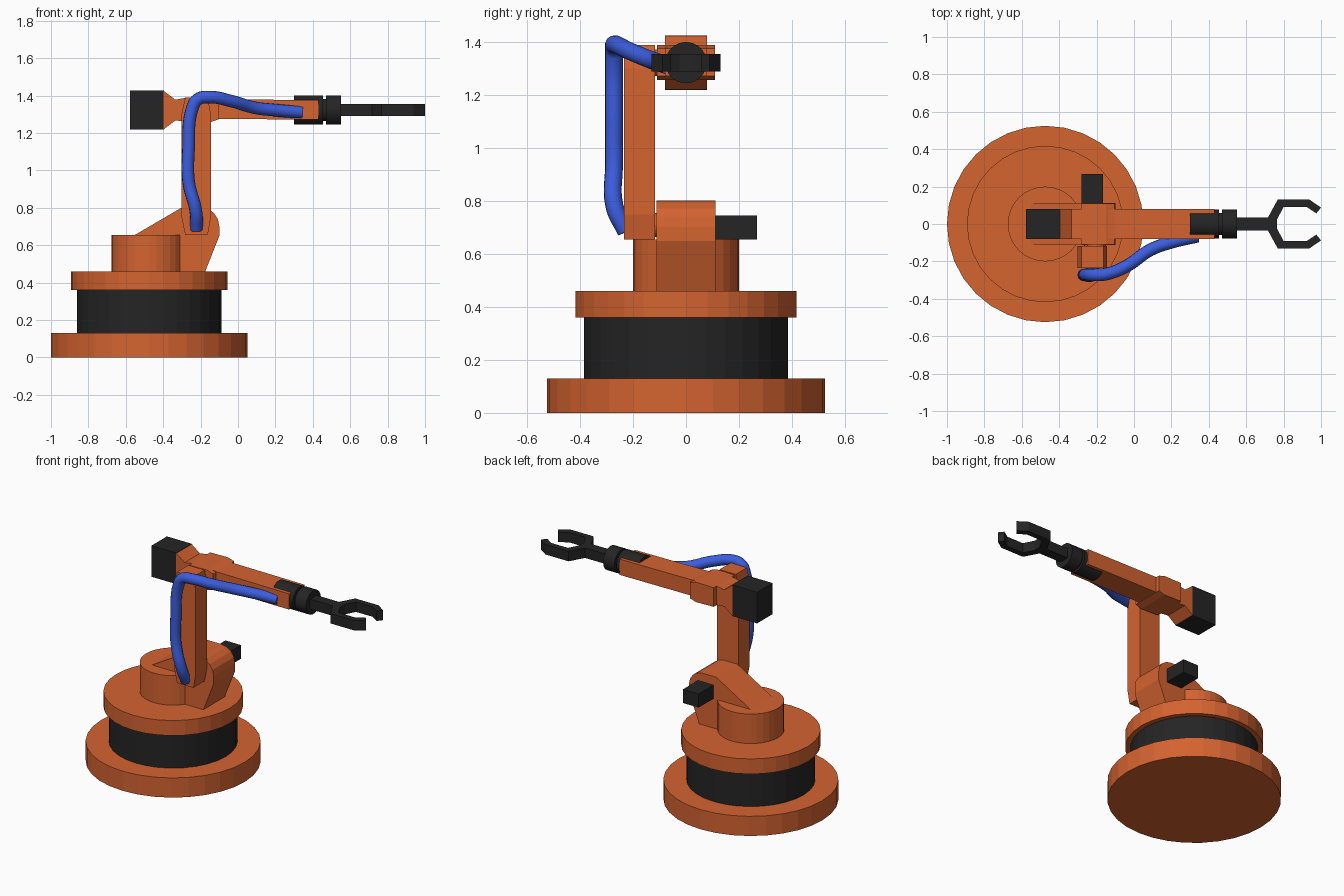
import bpy, bmesh, math
from mathutils import Vector, Matrix

if "Cube" in bpy.data.objects:
    bpy.data.objects.remove(bpy.data.objects["Cube"])


def material(name, rgb):
    m = bpy.data.materials.new(name)
    m.diffuse_color = (*rgb, 1)
    m.use_nodes = True
    m.node_tree.nodes["Principled BSDF"].inputs["Base Color"].default_value = m.diffuse_color
    return m


ORANGE = material("orange_paint", (0.66, 0.125, 0.03))
BLACK = material("black_plastic", (0.018, 0.018, 0.018))
BLUE = material("blue_hose", (0.045, 0.11, 0.72))


def finish(name, bm, mat):
    bmesh.ops.recalc_face_normals(bm, faces=bm.faces)
    me = bpy.data.meshes.new(name)
    bm.to_mesh(me)
    bm.free()
    me.materials.append(mat)
    ob = bpy.data.objects.new(name, me)
    bpy.context.collection.objects.link(ob)
    return ob


def cylinder(name, start, end, radius, mat, sides=32):
    a, b = Vector(start), Vector(end)
    turn = (b - a).to_track_quat('Z', 'Y').to_matrix().to_4x4()
    bm = bmesh.new()
    bmesh.ops.create_cone(bm, cap_ends=True, segments=sides, radius1=radius, radius2=radius,
                          depth=(b - a).length, matrix=Matrix.Translation((a + b) / 2) @ turn)
    return finish(name, bm, mat)


def prism(name, profile, lo, hi, mat, axis='Y'):
    """Extrude a profile in (x, z) along Y, or in (x, y) along Z."""
    bm = bmesh.new()
    place = (lambda p, d: (p[0], d, p[1])) if axis == 'Y' else (lambda p, d: (p[0], p[1], d))
    face = bm.faces.new([bm.verts.new(place(p, lo)) for p in profile])
    ext = bmesh.ops.extrude_face_region(bm, geom=[face])
    step = (0, hi - lo, 0) if axis == 'Y' else (0, 0, hi - lo)
    bmesh.ops.translate(bm, vec=step, verts=[v for v in ext['geom'] if isinstance(v, bmesh.types.BMVert)])
    return finish(name, bm, mat)


def box(name, x0, x1, y0, y1, z0, z1, mat):
    return prism(name, [(x0, z0), (x1, z0), (x1, z1), (x0, z1)], y0, y1, mat)


# Stacked round base
CX = -0.475
for name, r, z0, z1, mat in [("base_plate", 0.525, 0, 0.13, ORANGE),
                             ("base_drum", 0.386, 0.13, 0.36, BLACK),
                             ("turntable", 0.418, 0.36, 0.46, ORANGE),
                             ("turret", 0.2, 0.46, 0.655, ORANGE)]:
    cylinder(name, (CX, 0, z0), (CX, 0, z1), r, mat)

# Shoulder bracket with rounded upper corner
shoulder = [(-0.56, 0.46), (-0.56, 0.65), (-0.30, 0.802)]
shoulder += [(-0.2 + 0.1 * math.sin(t), 0.702 + 0.1 * math.cos(t))
             for t in [math.radians(a) for a in (0, 22, 45, 67, 90)]]
shoulder += [(-0.1, 0.65), (-0.175, 0.46)]
prism("shoulder_bracket", shoulder, -0.112, 0.112, ORANGE)
box("shoulder_motor", -0.28, -0.165, 0.11, 0.268, 0.655, 0.745, BLACK)
cylinder("shoulder_pin", (-0.222, -0.14, 0.71), (-0.222, -0.1, 0.71), 0.045, ORANGE, 16)

# Upright arm with tapered ends
prism("upright_arm", [(-0.282, 0.655), (-0.162, 0.655), (-0.145, 0.75), (-0.145, 1.30),
                      (-0.162, 1.39), (-0.282, 1.39), (-0.302, 1.30), (-0.302, 0.75)],
      -0.235, -0.118, ORANGE)
cylinder("elbow_pin", (-0.2, -0.14, 1.323), (-0.2, -0.1, 1.323), 0.05, ORANGE, 16)

# Forearm flaring to its motor, with elbow collar
prism("forearm", [(-0.397, 1.22), (-0.335, 1.267), (-0.28, 1.262), (-0.15, 1.262), (-0.10, 1.275),
                  (0.43, 1.272), (0.43, 1.376), (-0.10, 1.38), (-0.15, 1.388), (-0.28, 1.388),
                  (-0.335, 1.378), (-0.397, 1.425)], -0.08, 0.08, ORANGE)
prism("elbow_collar", [(-0.28, 1.262), (-0.15, 1.258), (-0.105, 1.272), (-0.105, 1.376),
                       (-0.15, 1.39), (-0.28, 1.388)], -0.11, 0.11, ORANGE)
box("elbow_motor", -0.577, -0.395, -0.08, 0.08, 1.22, 1.426, BLACK)

# Wrist
WZ = 1.323
for name, x0, x1, r in [("wrist_sleeve", 0.3, 0.455, 0.078), ("wrist_neck", 0.45, 0.475, 0.06),
                        ("wrist_collar", 0.47, 0.552, 0.078)]:
    cylinder(name, (x0, 0, WZ), (x1, 0, WZ), r, BLACK)

# Two-fingered gripper, mirrored outline
half = [(0.55, 0.034), (0.716, 0.034), (0.768, 0.13), (0.938, 0.13), (1.0, 0.088),
        (0.975, 0.057), (0.922, 0.092), (0.80, 0.092), (0.765, 0.025)]
prism("gripper", half + [(x, -y) for x, y in reversed(half)], 1.29, 1.356, BLACK, 'Z')

# Flexible hose
path = [(-0.222, -0.225, 0.685), (-0.225, -0.27, 0.78), (-0.264, -0.272, 0.94),
        (-0.264, -0.272, 1.12), (-0.245, -0.272, 1.33), (-0.215, -0.272, 1.38),
        (-0.15, -0.268, 1.392), (-0.04, -0.225, 1.372), (0.09, -0.137, 1.335),
        (0.2, -0.098, 1.322), (0.34, -0.065, 1.31)]
cu = bpy.data.curves.new("hose", 'CURVE')
cu.dimensions = '3D'
cu.bevel_depth = 0.034
cu.bevel_resolution = 4
cu.resolution_u = 6
cu.use_fill_caps = True
sp = cu.splines.new('BEZIER')
sp.bezier_points.add(len(path) - 1)
for p, co in zip(sp.bezier_points, path):
    p.co = co
    p.handle_left_type = p.handle_right_type = 'AUTO'
cu.materials.append(BLUE)
hose = bpy.data.objects.new("hose", cu)
bpy.context.collection.objects.link(hose)
